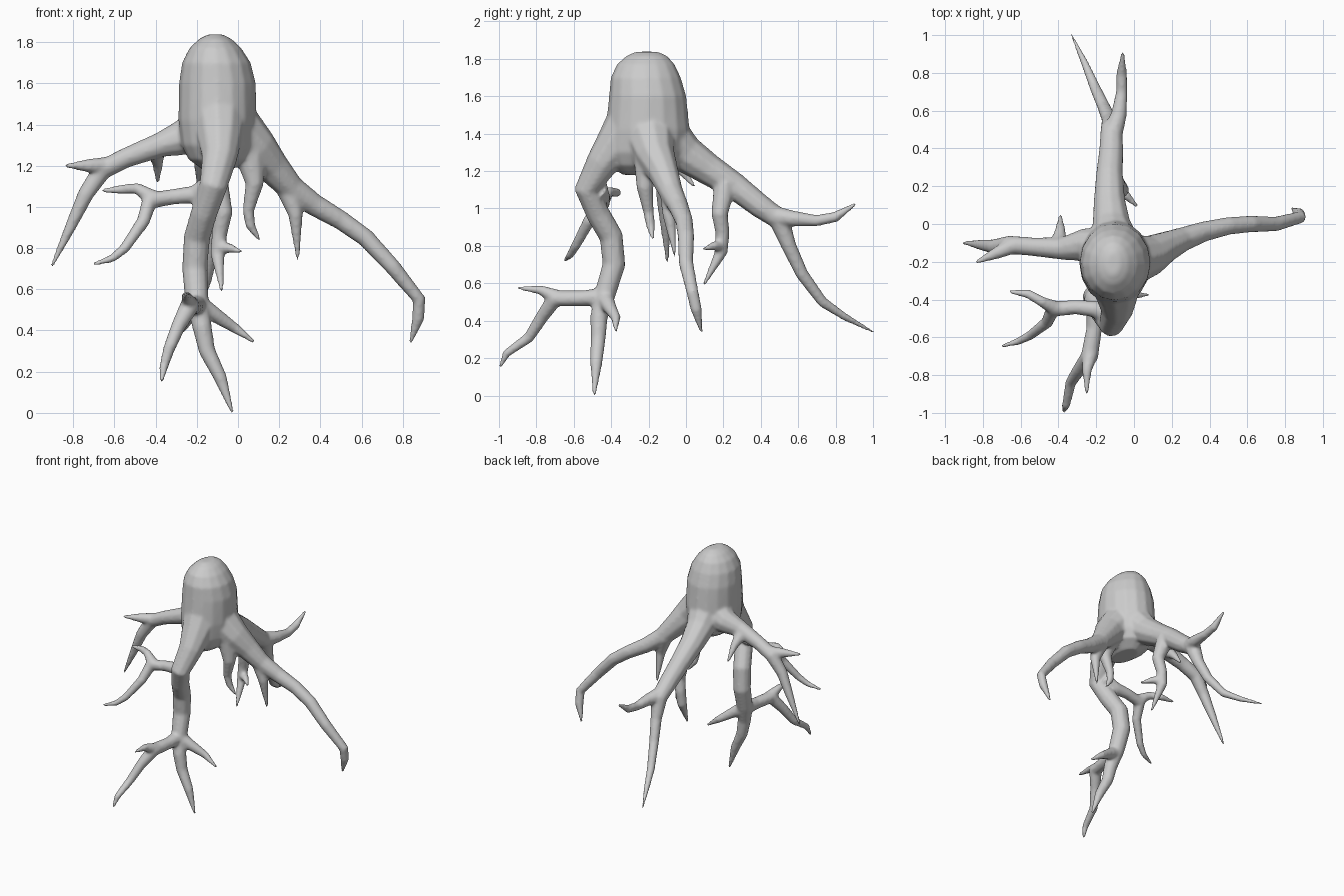
import bpy, bmesh, math
from mathutils import Vector

bm = bmesh.new()
SIDES = 10


def bridge(rings):
    # closed skin over a list of vertex rings
    for a, b in zip(rings, rings[1:]):
        for i in range(SIDES):
            j = (i + 1) % SIDES
            bm.faces.new((a[i], a[j], b[j], b[i]))
    bm.faces.new(rings[0][::-1])
    bm.faces.new(rings[-1])


def root(*pts):
    # tapered limb through (x, y, z, radius) points
    pos = [Vector(p[:3]) for p in pts]
    rad = [p[3] for p in pts]
    pos[-1] += (pos[-1] - pos[-2]).normalized() * 0.012
    rings, side = [], None
    for i, p in enumerate(pos):
        d = Vector()
        if i > 0:
            d += (p - pos[i - 1]).normalized()
        if i < len(pos) - 1:
            d += (pos[i + 1] - p).normalized()
        d.normalize()
        if side is None:
            side = d.orthogonal()
        side = (side - d * side.dot(d)).normalized()
        up = d.cross(side)
        r = rad[i] + 0.003
        rings.append([bm.verts.new(p + r * (math.cos(t) * side + math.sin(t) * up))
                      for t in (2 * math.pi * k / SIDES for k in range(SIDES))])
    bridge(rings)


# domed body: z, x centre, y centre, x radius, y radius
SIDES = 16
body = [(1.18, -.10, -.22, .07, .12), (1.23, -.10, -.21, .14, .19),
        (1.30, -.10, -.21, .175, .22), (1.42, -.10, -.205, .19, .225),
        (1.60, -.10, -.205, .187, .207), (1.70, -.105, -.215, .167, .188),
        (1.77, -.11, -.215, .127, .155), (1.815, -.11, -.21, .08, .11),
        (1.838, -.11, -.21, .035, .06)]
bridge([[bm.verts.new((cx + rx * math.cos(2 * math.pi * k / SIDES),
                       cy + ry * math.sin(2 * math.pi * k / SIDES), z))
         for k in range(SIDES)] for z, cx, cy, rx, ry in body])
SIDES = 10

# front leg
root((-.10, -.25, 1.52, .15), (-.09, -.36, 1.36, .115), (-.09, -.45, 1.24, .085),
     (-.12, -.53, 1.10, .066), (-.165, -.47, .97, .062), (-.20, -.40, .85, .062),
     (-.21, -.385, .70, .06), (-.20, -.43, .55, .055), (-.175, -.465, .42, .045),
     (-.15, -.47, .30, .038), (-.085, -.48, .17, .03), (-.03, -.49, .01, .006))
# forward fork of the front leg
root((-.20, -.42, .53, .05), (-.21, -.55, .52, .04), (-.235, -.70, .52, .045),
     (-.29, -.77, .42, .033), (-.335, -.84, .31, .027), (-.36, -.96, .225, .02),
     (-.37, -.99, .16, .006))
root((-.23, -.68, .52, .042), (-.25, -.78, .565, .023), (-.25, -.89, .575, .006))
# side twig of the front leg
root((-.20, -.44, .53, .05), (-.11, -.41, .475, .035), (-.02, -.375, .415, .024),
     (.07, -.375, .35, .006))

# front left branch and its fork
root((-.12, -.48, 1.11, .06), (-.21, -.45, 1.06, .042), (-.31, -.44, 1.05, .036),
     (-.43, -.45, 1.03, .042), (-.46, -.52, .93, .03), (-.55, -.59, .80, .023),
     (-.61, -.62, .75, .018), (-.69, -.645, .725, .007))
root((-.41, -.45, 1.04, .04), (-.49, -.41, 1.09, .025), (-.56, -.37, 1.085, .022),
     (-.65, -.36, 1.08, .006))

# left root with its spikes
root((-.12, -.15, 1.40, .14), (-.27, -.11, 1.335, .085), (-.38, -.13, 1.30, .058),
     (-.54, -.12, 1.24, .047), (-.66, -.11, 1.18, .047), (-.74, -.12, 1.06, .037),
     (-.81, -.11, .91, .026), (-.90, -.10, .72, .006))
root((-.63, -.11, 1.20, .042), (-.72, -.15, 1.20, .032), (-.83, -.20, 1.20, .006))
root((-.40, -.11, 1.28, .045), (-.39, -.03, 1.21, .025), (-.39, .04, 1.125, .006))

# right root with its twigs
root((-.06, -.20, 1.42, .15), (.09, -.165, 1.28, .105), (.17, -.12, 1.19, .08),
     (.26, -.08, 1.09, .062), (.37, -.04, 1.01, .052), (.50, -.01, .935, .045),
     (.62, 0, .85, .042), (.75, 0, .71, .037), (.88, .035, .55, .03),
     (.875, .055, .46, .028), (.84, .08, .35, .006))
root((.24, -.08, 1.10, .06), (.28, -.09, .96, .033), (.29, -.06, .75, .005))
root((.06, -.20, 1.26, .08), (.08, -.22, 1.11, .042), (.05, -.20, .98, .026),
     (.06, -.19, .91, .022), (.10, -.18, .845, .006))

# back root and its fork
root((-.10, -.15, 1.42, .15), (-.12, .0, 1.29, .10), (-.13, .12, 1.21, .083),
     (-.13, .26, 1.12, .07), (-.12, .40, 1.01, .062), (-.12, .50, .94, .056),
     (-.13, .55, .80, .038), (-.16, .62, .65, .032), (-.21, .73, .50, .026),
     (-.26, .85, .42, .018), (-.33, 1.0, .34, .004))
root((-.12, .46, .96, .055), (-.08, .58, .945, .04), (-.065, .70, .935, .028),
     (-.065, .80, .955, .026), (-.06, .90, 1.02, .006))
# hanging twig of the back root
root((-.11, .21, 1.13, .06), (-.07, .18, .97, .042), (-.09, .195, .87, .036),
     (-.10, .19, .77, .032), (-.08, .10, .60, .006))
root((-.095, .19, .80, .032), (-.04, .15, .80, .022), (.01, .10, .785, .006))

bmesh.ops.recalc_face_normals(bm, faces=bm.faces)
mesh = bpy.data.meshes.new("tree_roots")
bm.to_mesh(mesh)
bm.free()
obj = bpy.data.objects.new("tree_roots", mesh)
bpy.context.collection.objects.link(obj)

# fuse all limbs into one skin and soften the joints
fuse = obj.modifiers.new("fuse", 'REMESH')
fuse.mode = 'VOXEL'
fuse.voxel_size = 0.01
fuse.use_smooth_shade = True
soft = obj.modifiers.new("soften", 'SMOOTH')
soft.factor = 0.5
soft.iterations = 8
